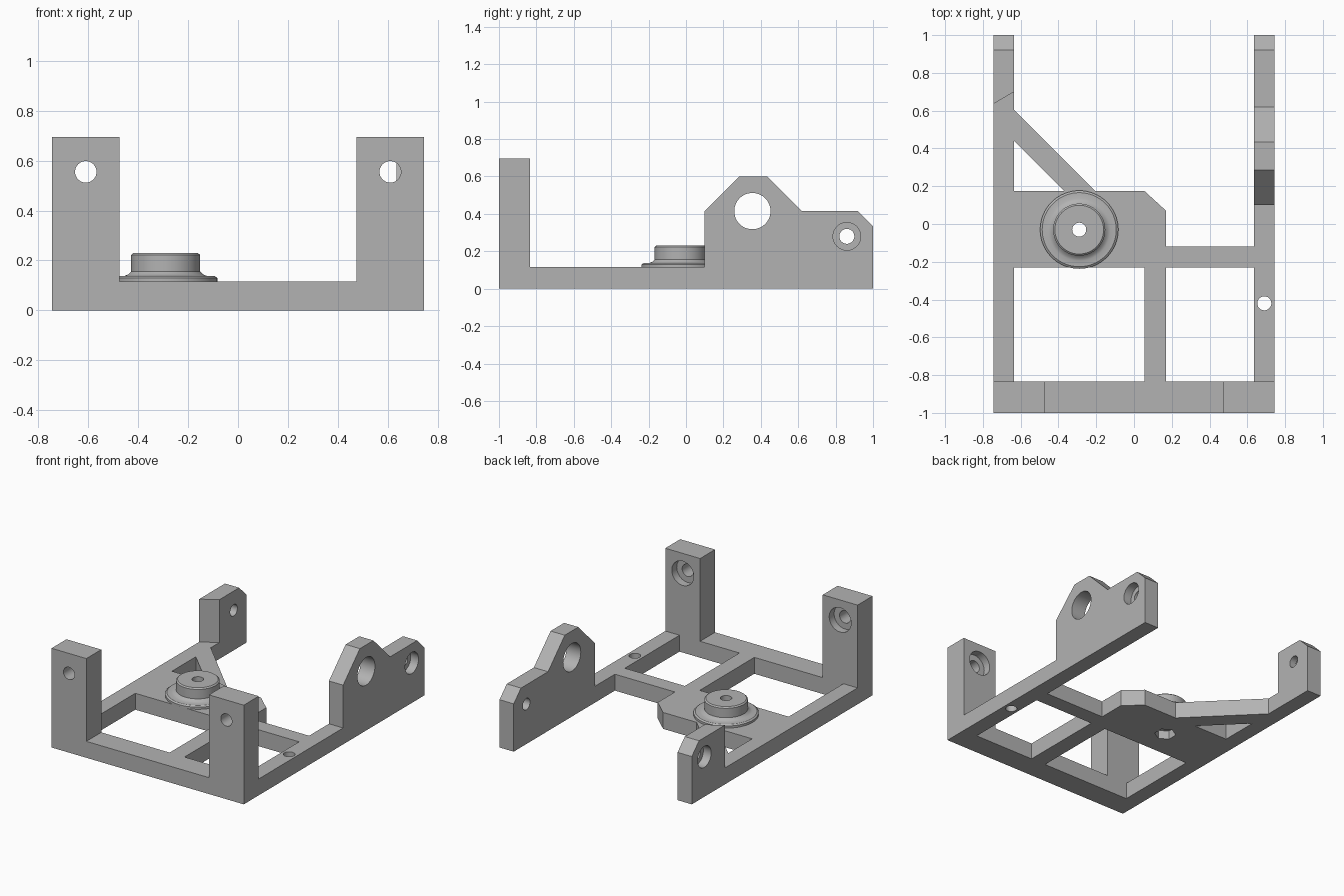
import bpy, bmesh
from math import radians, pi
from mathutils import Matrix, Vector

cube = bpy.data.objects.get("Cube")
if cube:
    bpy.data.objects.remove(cube, do_unlink=True)

grey = bpy.data.materials.new("machined grey")
grey.use_nodes = True
GREY = (0.45, 0.45, 0.45, 1)
grey.diffuse_color = GREY
grey.node_tree.nodes["Principled BSDF"].inputs["Base Color"].default_value = GREY

HALF_W, INNER, DECK = 0.745, 0.635, 0.115


def finish(name, bm):
    bmesh.ops.recalc_face_normals(bm, faces=bm.faces)
    mesh = bpy.data.meshes.new(name)
    bm.to_mesh(mesh)
    bm.free()
    mesh.materials.append(grey)
    obj = bpy.data.objects.new(name, mesh)
    bpy.context.collection.objects.link(obj)
    return obj


def prism(name, outline, low, high, axis="z"):
    """Extrude an outline along z, or a (y, z) outline along x."""
    bm = bmesh.new()
    place = (lambda a, b: (a, b, low)) if axis == "z" else (lambda a, b: (low, a, b))
    step = Vector((0, 0, high - low)) if axis == "z" else Vector((high - low, 0, 0))
    face = bm.faces.new([bm.verts.new(place(a, b)) for a, b in outline])
    grown = bmesh.ops.extrude_face_region(bm, geom=[face])["geom"]
    bmesh.ops.translate(bm, vec=step, verts=[v for v in grown if isinstance(v, bmesh.types.BMVert)])
    return finish(name, bm)


def rect(x0, y0, x1, y1):
    return [(x0, y0), (x1, y0), (x1, y1), (x0, y1)]


def drill(center, radius, depth, axis="z", sides=48):
    """Cutter cylinder centred on a point."""
    turn = {"z": Matrix(), "x": Matrix.Rotation(pi / 2, 4, "Y"), "y": Matrix.Rotation(pi / 2, 4, "X")}[axis]
    bm = bmesh.new()
    bmesh.ops.create_cone(bm, cap_ends=True, segments=sides, radius1=radius, radius2=radius,
                          depth=depth, matrix=Matrix.Translation(center) @ turn)
    return finish("cutter", bm)


def activate(obj):
    bpy.ops.object.select_all(action="DESELECT")
    obj.select_set(True)
    bpy.context.view_layer.objects.active = obj


def cut(obj, cutters):
    for cutter in cutters:
        mod = obj.modifiers.new("cut", "BOOLEAN")
        mod.operation, mod.solver, mod.object = "DIFFERENCE", "EXACT", cutter
        activate(obj)
        bpy.ops.object.modifier_apply(modifier=mod.name)
        bpy.data.objects.remove(cutter, do_unlink=True)
    activate(obj)
    bpy.ops.object.shade_smooth_by_angle(angle=radians(30))


# Base frame: outline with windows, rail hole, hub hole and hex pocket underneath
HUB = (-0.29, -0.03)
base = prism("base_frame", [
    (-HALF_W, -1), (HALF_W, -1), (HALF_W, 1), (INNER, 1), (INNER, -0.12), (0.17, -0.12),
    (0.17, 0.07), (0.055, 0.175), (-0.205, 0.175), (-INNER, 0.605), (-INNER, 1), (-HALF_W, 1)], 0, DECK)
windows = [rect(-INNER, -0.835, 0.055, -0.23), rect(0.17, -0.835, INNER, -0.23),
           [(-INNER, 0.175), (-0.37, 0.175), (-INNER, 0.44)]]
cut(base, [prism("cutter", w, -0.1, 0.3) for w in windows] + [
    drill((0.69, -0.42, 0), 0.037, 1),
    drill((*HUB, 0), 0.037, 1),
    drill((*HUB, 0), 0.07, 0.12, sides=6)])

# Front posts, counterbored from behind
for side, name in ((-1, "front_post_right"), (1, "front_post_left")):
    post = prism(name, rect(*sorted((side * 0.475, side * HALF_W))[:1], -1,
                            max(side * 0.475, side * HALF_W), -0.835), DECK, 0.695)
    cut(post, [drill((side * 0.61, -0.9, 0.555), 0.043, 1, "y"),
               drill((side * 0.61, -0.835, 0.555), 0.085, 0.11, "y")])

# Side plate with peaked bearing mount
plate = prism("side_plate_left", [
    (0.1, DECK), (1, DECK), (1, 0.335), (0.92, 0.415), (0.62, 0.415),
    (0.435, 0.6), (0.285, 0.6), (0.1, 0.415)], INNER, HALF_W, "x")
cut(plate, [drill((0.69, 0.355, 0.415), 0.097, 1, "x"),
            drill((0.69, 0.86, 0.28), 0.04, 1, "x"),
            drill((HALF_W, 0.86, 0.28), 0.074, 0.12, "x")])

# Short rear lug with a slanted front face
lug = prism("rear_lug_right", [
    (0.5, DECK), (1, DECK), (1, 0.335), (0.92, 0.415), (0.5, 0.415)], -HALF_W, -INNER, "x")
slant = prism("cutter", [(-0.855, 0.3), (-0.525, 0.3), (-0.525, 0.765), (-0.855, 0.57)], 0, 1)
cut(lug, [slant,
          drill((-0.69, 0.86, 0.28), 0.04, 1, "x"),
          drill((-HALF_W, 0.86, 0.28), 0.074, 0.12, "x")])

# Flanged hub, turned from a profile
profile = [(0.037, 0.115), (0.207, 0.115), (0.207, 0.13), (0.196, 0.138), (0.165, 0.138),
           (0.15, 0.144), (0.138, 0.156), (0.138, 0.222), (0.129, 0.23), (0.037, 0.23)]
bm = bmesh.new()
ring = [bm.verts.new((HUB[0] + r, HUB[1], z)) for r, z in profile]
edges = [bm.edges.new((ring[i - 1], ring[i])) for i in range(len(ring))]
bmesh.ops.spin(bm, geom=ring + edges, cent=(*HUB, 0), axis=(0, 0, 1), angle=2 * pi, steps=64)
bmesh.ops.remove_doubles(bm, verts=bm.verts, dist=0.0005)
hub = finish("flanged_hub", bm)
activate(hub)
bpy.ops.object.shade_smooth_by_angle(angle=radians(30))
